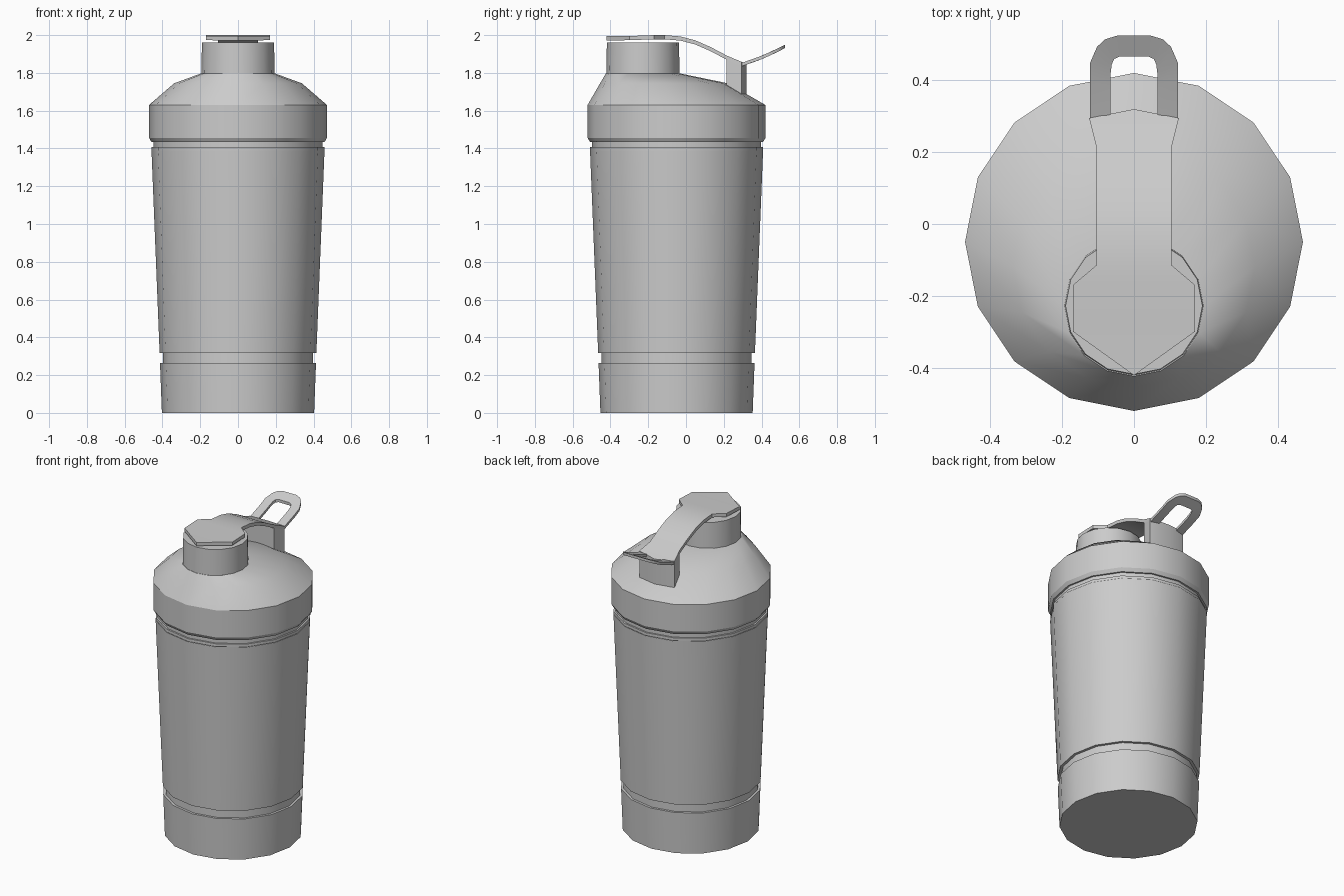
import bpy, bmesh, math

if "Cube" in bpy.data.objects:
    bpy.data.objects.remove(bpy.data.objects["Cube"])

SIDES = 16
CY = -0.05      # bottle axis
NECK_Y = -0.228  # offset spout axis


def finish(bm, name, smooth=True):
    bmesh.ops.remove_doubles(bm, verts=bm.verts, dist=1e-5)
    bmesh.ops.recalc_face_normals(bm, faces=bm.faces)
    mesh = bpy.data.meshes.new(name)
    bm.to_mesh(mesh)
    bm.free()
    ob = bpy.data.objects.new(name, mesh)
    bpy.context.collection.objects.link(ob)
    bpy.ops.object.select_all(action='DESELECT')
    ob.select_set(True)
    bpy.context.view_layer.objects.active = ob
    if smooth:
        bpy.ops.object.shade_smooth_by_angle(angle=math.radians(28))
    return ob


def loft(name, rings):
    """Closed stack of 16-sided rings given as (centre y, radius, z)."""
    bm = bmesh.new()
    loops = []
    for cy, r, z in rings:
        loops.append([bm.verts.new((r * math.cos(2 * math.pi * i / SIDES),
                                    cy + r * math.sin(2 * math.pi * i / SIDES), z))
                      for i in range(SIDES)])
    for a, b in zip(loops, loops[1:]):
        for i in range(SIDES):
            j = (i + 1) % SIDES
            bm.faces.new((a[i], a[j], b[j], b[i]))
    bm.faces.new(loops[0][::-1])
    bm.faces.new(loops[-1])
    return finish(bm, name)


def slab(name, left, right, thickness):
    """Strip between two point rows, thickened downwards into a closed solid."""
    bm = bmesh.new()
    rows = []
    for drop in (0, thickness):
        rows.append([[bm.verts.new((x, y, z - drop)) for x, y, z in row]
                     for row in (left, right)])
    (tl, tr), (bl, br) = rows
    for i in range(len(left) - 1):
        for a, b in ((tl, tr), (br, bl), (tr, br), (bl, tl)):
            bm.faces.new((a[i], b[i], b[i + 1], a[i + 1]))
    for i in (0, -1):
        bm.faces.new((tl[i], tr[i], br[i], bl[i]))
    return finish(bm, name)


# Storage compartment at the bottom
loft("storage_base", [(CY, 0.403, 0), (CY, 0.413, 0.265)])
loft("storage_groove", [(CY, 0.398, 0.255), (CY, 0.398, 0.33)])

# Tapered cup and the thread ring above it
loft("cup", [(CY, 0.415, 0.318), (CY, 0.458, 1.388)])
loft("cup_rim", [(CY, 0.450, 1.38), (CY, 0.457, 1.39), (CY, 0.457, 1.408),
                 (CY, 0.447, 1.408), (CY, 0.447, 1.45)])

# Screw lid with a shoulder that leans to the offset spout
loft("lid", [(CY, 0.458, 1.434), (CY, 0.471, 1.456), (CY, 0.471, 1.63),
             (-0.117, 0.338, 1.745), (NECK_Y, 0.196, 1.797)])
loft("spout", [(NECK_Y, 0.194, 1.78), (NECK_Y, 0.191, 1.962)])

# Flip cap: pointed disc narrowing to an arched strap (y, half width, top z)
cap = [(-0.422, 0, 1.994), (-0.30, 0.17, 1.995), (-0.17, 0.17, 2.0),
       (-0.115, 0.105, 2.0), (-0.03, 0.105, 1.993), (0.05, 0.105, 1.972),
       (0.13, 0.105, 1.937), (0.215, 0.105, 1.892), (0.295, 0.125, 1.858),
       (0.32, 0, 1.848)]
slab("flip_cap", [(-w, y, z) for y, w, z in cap],
     [(w, y, z) for y, w, z in cap], 0.022)

# Hinge block standing on the shoulder
hinge = [(0.215, 0.105, 1.875), (0.295, 0.125, 1.845), (0.32, 0, 1.835)]
slab("hinge_block", [(-w, y, z) for y, w, z in hinge],
     [(w, y, z) for y, w, z in hinge], 0.165)


# Carry loop: one half outlined, then mirrored
def loop_row(half):
    pts = half + [(-x, y) for x, y in reversed(half)]
    rows = []
    for x, y in pts:
        t = (y - 0.295) / 0.23
        rows.append((x, y, 1.853 + 0.07 * t + 0.027 * t * t))
    return rows


outer = [(-0.122, 0.295), (-0.122, 0.40), (-0.122, 0.45), (-0.103, 0.494), (-0.08, 0.515), (-0.047, 0.525)]
inner = [(-0.065, 0.305), (-0.065, 0.38), (-0.065, 0.42), (-0.062, 0.445), (-0.055, 0.46), (-0.040, 0.467)]
slab("carry_loop", loop_row(outer), loop_row(inner), 0.018)
